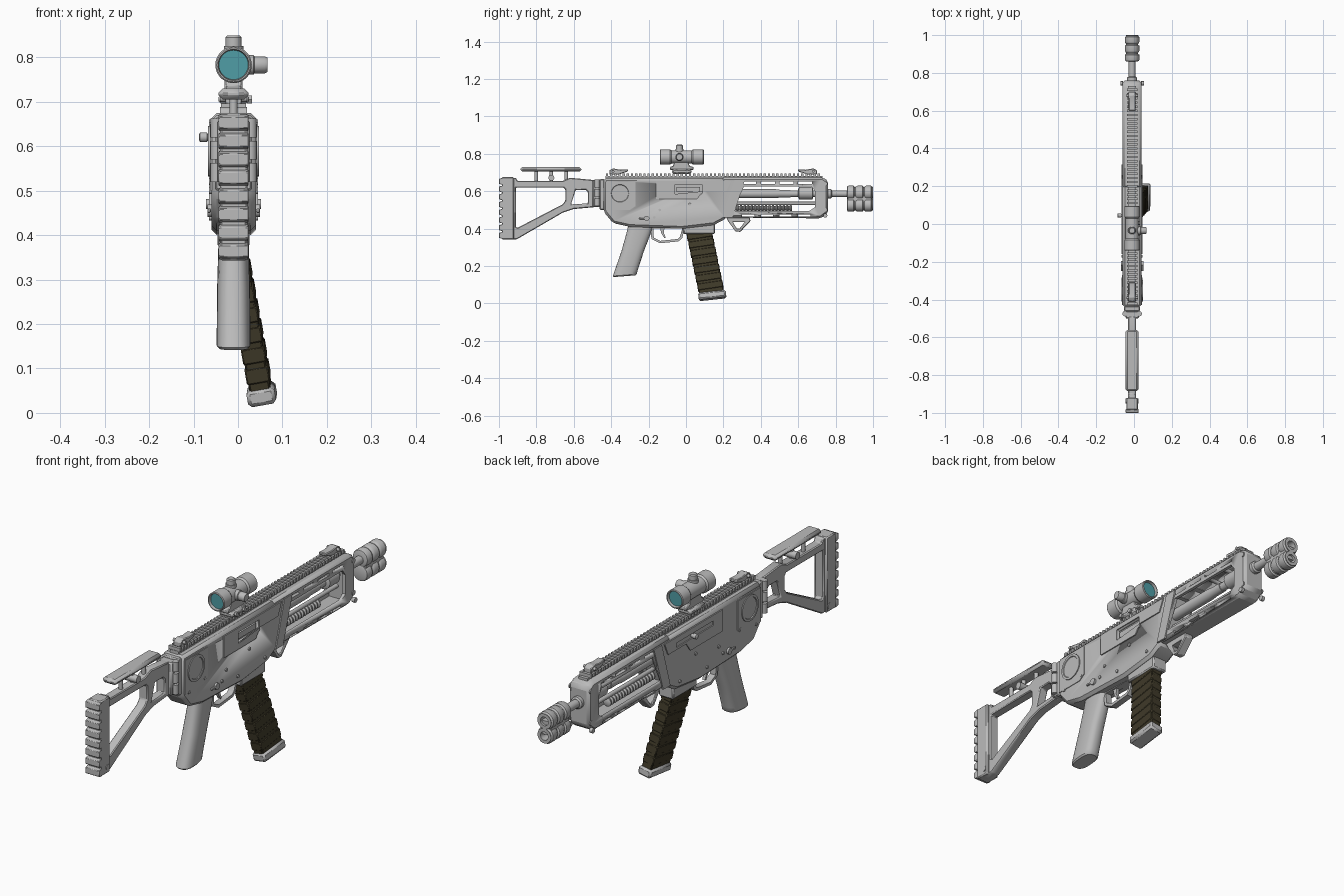
import bpy, bmesh, math
from mathutils import Vector, Matrix

cube = bpy.data.objects.get("Cube")
if cube:
    bpy.data.objects.remove(cube, do_unlink=True)

CX = -0.01  # centre plane of the body


def material(name, color):
    m = bpy.data.materials.new(name)
    m.use_nodes = True
    m.diffuse_color = (*color, 1)
    m.node_tree.nodes["Principled BSDF"].inputs["Base Color"].default_value = (*color, 1)
    return m


GREY = material("grey metal", (0.5, 0.5, 0.5))
OLIVE = material("dark olive", (0.05, 0.042, 0.022))
TEAL = material("teal glass", (0.08, 0.34, 0.38))


def finish(name, bm, mats=(GREY,), bevel=0, segments=1):
    bmesh.ops.recalc_face_normals(bm, faces=bm.faces)
    mesh = bpy.data.meshes.new(name)
    bm.to_mesh(mesh)
    bm.free()
    ob = bpy.data.objects.new(name, mesh)
    bpy.context.collection.objects.link(ob)
    for m in mats:
        mesh.materials.append(m)
    bpy.ops.object.select_all(action='DESELECT')
    ob.select_set(True)
    bpy.context.view_layer.objects.active = ob
    bpy.ops.object.shade_smooth_by_angle(angle=math.radians(35))
    if bevel:
        b = ob.modifiers.new("Bevel", 'BEVEL')
        b.width, b.segments, b.limit_method = bevel, segments, 'ANGLE'
    return ob


def prism(name, outline, half, x=0, holes=(), bevel=0, mats=(GREY,)):
    """Side profile (y, z) with optional holes, extruded across x."""
    bm = bmesh.new()
    for loop in (outline, *holes):
        vs = [bm.verts.new((CX + x - half, y, z)) for y, z in loop]
        for a, b in zip(vs, vs[1:] + vs[:1]):
            bm.edges.new((a, b))
    bmesh.ops.triangle_fill(bm, edges=bm.edges[:], use_beauty=True)
    bmesh.ops.dissolve_limit(bm, angle_limit=0.01, verts=[], edges=bm.edges[:])
    new = bmesh.ops.extrude_face_region(bm, geom=bm.faces[:])["geom"]
    bmesh.ops.translate(bm, vec=(2 * half, 0, 0),
                        verts=[g for g in new if isinstance(g, bmesh.types.BMVert)])
    return finish(name, bm, mats, bevel)


def rect(y0, y1, z0, z1):
    return [(y0, z0), (y1, z0), (y1, z1), (y0, z1)]


def box(name, ys, zs, half, x=0, bevel=0):
    return prism(name, rect(*ys, *zs), half, x, bevel=bevel)


def loft(name, rings, mats=(GREY,), cap=0):
    bm = bmesh.new()
    rows = [[bm.verts.new(p) for p in ring] for ring in rings]
    for r, s in zip(rows, rows[1:]):
        for i in range(len(r)):
            bm.faces.new((r[i - 1], r[i], s[i], s[i - 1]))
    for r in (rows[0], rows[-1]):
        bm.faces.new(r).material_index = cap
    return finish(name, bm, mats)


def lathe(name, axis, centre, profile, n=24, mats=(GREY,), cap=0):
    """Round part: (distance, radius) pairs along an axis."""
    c, rings = Vector(centre) + Vector((CX, 0, 0)), []
    for t, r in profile:
        ring = []
        for k in range(n):
            a, b = r * math.cos(math.tau * k / n), r * math.sin(math.tau * k / n)
            ring.append(c + Vector({'X': (t, a, b), 'Y': (a, t, b), 'Z': (a, b, t)}[axis]))
        rings.append(ring)
    return loft(name, rings, mats, cap)


def rod(name, axis, centre, r, a, b, n=20):
    return lathe(name, axis, centre, [(a, r), (b, r)], n)


def cut(ob, cutters):
    bpy.context.view_layer.objects.active = ob
    for c in cutters:
        m = ob.modifiers.new("Cut", 'BOOLEAN')
        m.operation, m.solver, m.object = 'DIFFERENCE', 'EXACT', c
    for m in list(ob.modifiers):
        bpy.ops.object.modifier_apply(modifier=m.name)
    for c in cutters:
        bpy.data.objects.remove(c, do_unlink=True)


# Receiver with ejection port
receiver = prism("receiver", [(-.44, .67), (-.44, .49), (-.39, .43), (-.3, .41), (-.02, .4),
                              (.15, .42), (.215, .455), (.29, .67)], .05, bevel=.012)
cut(receiver, [box("port_cutter", (-.06, .085), (.585, .635), .02, .055)])
box("bolt_carrier", (-.05, .075), (.597, .622), .045)
prism("port_panel", [(-.16, .655), (-.16, .56), (.06, .56), (.09, .6), (.215, .6), (.24, .655)],
      .003, .052, [rect(-.06, .085, .585, .635)])
prism("left_panel", [(-.16, .655), (-.16, .56), (.06, .56), (.09, .6), (.215, .6), (.24, .655)],
      .003, -.052, [rect(-.1, .16, .61, .63)])
for s in (-1, 1):
    prism("front_brace", [(.26, .66), (.315, .66), (.25, .46), (.2, .46)], .004, s * .051)
    prism("rear_plate", [(-.43, .65), (-.27, .65), (-.27, .52), (-.3, .5), (-.43, .5)], .002, s * .051)
    lathe("round_cover", 'X', (s * .05, -.353, .589),
          [(0, .057), (s * .007, .057), (s * .007, .047), (s * .004, .045)], 32)
    lathe("selector_pivot", 'X', (s * .05, -.21, .455), [(0, .014), (s * .009, .014)])
    box("selector_lever", (-.25, -.2), (.45, .46), .004, s * .055, .002)
    for y, z in ((-.4, .5), (-.29, .52), (-.14, .5), (-.06, .44), (.02, .53), (.13, .45),
                 (-.17, .46), (.24, .52), (.27, .63)):
        rod("pin", 'X', (s * .048, y, z), .007, 0, s * .007, 12)

# Charging handle
rod("charging_stem", 'X', (0, .045, .62), .008, -.06, -.04)
lathe("charging_knob", 'X', (0, .045, .62), [(-.078, .006), (-.075, .011), (-.06, .011), (-.057, .006)])

# Hollow fore-end with side windows and vent slots
fore = prism("fore_end", [(.19, .46), (.19, .675), (.73, .675), (.76, .655), (.76, .485), (.72, .455)],
             .05, bevel=.012)
cutters = [box("inner_cutter", (.18, .7), (.48, .65), .036),
           prism("window_cutter", [(.25, .495), (.66, .495), (.69, .515), (.69, .6), (.67, .625), (.31, .625)], .2)]
for k in range(4):
    y = .3 + .1 * k
    cutters.append(box("vent_cutter", (y, y + .065), (.466, .477), .2))
    cutters.append(box("vent_cutter", (y, y + .075), (.64, .652), .2))
cut(fore, cutters)
for s in (-1, 1):
    for z in (.47, .5, .64):
        rod("front_bolt", 'X', (s * .048, .745, z), .011, 0, s * .014 if z < .49 else s * .005, 14)

# Barrel, gas system and recoil rack inside the fore-end
rod("barrel", 'Y', (0, 0, .587), .018, .2, .88)
lathe("barrel_sleeve", 'Y', (0, 0, .587), [(.2, .024), (.48, .024), (.5, .021), (.56, .021)])
lathe("gas_block", 'Y', (0, 0, .59), [(.6, .022), (.605, .034), (.675, .034), (.68, .022)])
lathe("barrel_collar", 'Y', (0, 0, .587), [(.755, .026), (.775, .026), (.78, .019)])
rod("guide_rod", 'Y', (0, 0, .535), .009, .2, .7)
spring = []
for k in range(17):
    y = .25 + .019 * k
    spring += [(y, .012), (y + .004, .019), (y + .009, .019), (y + .013, .012)]
lathe("recoil_spring", 'Y', (0, 0, .51), spring, 16)

# Twin-bore muzzle brake
for z, r in ((.592, .038), (.528, .037)):
    profile = [(.86, r * .7)]
    for y in (.863, .911, .957):
        profile += [(y, r * .93), (y + .006, r), (y + .033, r), (y + .038, r * .82), (y + .043, r * .82)]
    profile[-1] = (1, r * .88)
    lathe("muzzle_brake", 'Y', (0, 0, z), profile + [(1, r * .5), (.95, r * .5)], 28)
box("brake_bridge", (.866, .99), (.53, .59), .026)

# Top rail
box("rail_base", (-.43, .73), (.665, .682), .021)
for k in range(52):
    y = -.428 + .0222 * k
    box("rail_tooth", (y, y + .012), (.68, .696), .028)

# Folded sights
for y, d in ((-.41, 1), (.7, -1)):
    prism("folded_sight", [(y, .69), (y, .712), (y + d * .02, .722), (y + d * .06, .715), (y + d * .1, .718),
                           (y + d * .1, .706), (y + d * .05, .69)], .018, bevel=.003)
    rod("sight_screw", 'X', (0, y + d * .02, .707), .007, -.03, .03)

# Optic
SCOPE = (0, 0, .783)
lathe("optic_tube", 'Y', SCOPE, [(-.128, .033), (-.14, .035), (-.14, .038), (-.137, .041), (-.085, .041), (-.077, .035),
                                 (.03, .035), (.038, .041), (.092, .041), (.095, .038), (.095, .035), (.083, .033)],
      36, (GREY, TEAL), 1)
lathe("top_turret", 'Z', (0, -.035, 0), [(.8, .022), (.825, .022), (.825, .018), (.845, .018), (.849, .014)])
lathe("side_turret", 'X', (0, -.035, .783), [(.02, .022), (.045, .022), (.047, .019), (.07, .019), (.076, .016)])
prism("optic_mount", [(-.085, .715), (.04, .715), (.04, .73), (.02, .735), (.01, .76), (-.06, .76),
                      (-.07, .735), (-.085, .73)], .02, bevel=.003)
box("mount_clamp", (-.075, .03), (.693, .718), .034, bevel=.008)
for y in (-.05, .005):
    rod("clamp_nut", 'X', (0, y, .705), .01, .03, .042, 6)

# Folding stock
prism("stock_frame", [(-.985, .672), (-.91, .672), (-.9, .655), (-.66, .655), (-.62, .672), (-.49, .66),
                      (-.49, .515), (-.6, .505), (-.66, .485), (-.905, .343), (-.985, .343)], .021, 0,
      [[(-.91, .62), (-.655, .62), (-.645, .61), (-.645, .55), (-.66, .53), (-.9, .405), (-.91, .41)],
       [(-.59, .607), (-.535, .607), (-.525, .597), (-.525, .535), (-.615, .53)]], .004)
box("butt_plate", (-.985, -.92), (.343, .675), .031, bevel=.005)
for k in range(8):
    z = .345 + .0413 * k
    prism("butt_rib", [(-.98, z), (-1, z + .006), (-1, z + .032), (-.98, z + .038)], .034, bevel=.002)
rod("sling_socket", 'X', (0, -.937, .37), .012, -.034, .034)
box("cheek_rest", (-.885, -.56), (.705, .73), .034, bevel=.01)
for y in (-.8, -.72, -.64):
    rod("cheek_post", 'Z', (0, y, 0), .009, .65, .71, 14)
rod("cheek_knob", 'X', (0, -.72, .672), .016, -.03, .03)
box("stock_hinge", (-.5, -.46), (.515, .66), .036, bevel=.006)
for s in (-1, 1):
    for z in (.52, .57, .62):
        rod("hinge_barrel", 'Z', (s * .038, -.475, z), .014, 0, .042, 16)
box("hinge_plate", (-.462, -.435), (.5, .665), .042, bevel=.005)

# Pistol grip, trigger and guard
def oval(y, z, rx, ry, slope, n=24):
    out = []
    for k in range(n):
        a = math.tau * k / n
        c, s = math.cos(a), math.sin(a)
        dy = ry * math.copysign(abs(s) ** .75, s)
        out.append(Vector((CX + rx * math.copysign(abs(c) ** .75, c), y + dy, z + slope * dy)))
    return out


loft("pistol_grip", [oval(-.24, .42, .034, .068, 0), oval(-.25, .385, .034, .066, 0), oval(-.285, .28, .037, .06, 0),
                     oval(-.322, .17, .038, .063, .08), oval(-.327, .152, .038, .064, .08),
                     oval(-.327, .146, .033, .058, .08)])
prism("trigger_guard", [(-.19, .41), (-.185, .345), (-.14, .322), (-.04, .332), (-.02, .35), (-.005, .41)], .014, 0,
      [[(-.175, .4), (-.172, .352), (-.138, .335), (-.045, .345), (-.033, .355), (-.02, .4)]])
prism("trigger", [(-.14, .41), (-.115, .41), (-.118, .375), (-.108, .352), (-.116, .35), (-.132, .375)], .007)

# Magazine well and canted magazine
box("magazine_well", (-.015, .155), (.372, .43), .036, bevel=.006)
TOP, END = Vector((-.01, .068, .39)), Vector((.053, .14, .045))
axis = (TOP - END).normalized()
side = Vector((1, 0, 0)) - axis * axis.x
side.normalize()
fwd = axis.cross(side)


def slab(name, t0, t1, rx, ry, mat, bevel=.004, tilt=0):
    bm = bmesh.new()
    bmesh.ops.create_cube(bm, size=1)
    frame = Matrix((side, fwd, axis)).transposed().to_4x4()
    frame.translation = TOP.lerp(END, (t0 + t1) / 2)
    length = (TOP - END).length * (t1 - t0)
    bm.transform(frame @ Matrix.Rotation(tilt, 4, 'X') @ Matrix.Diagonal((2 * rx, 2 * ry, length, 1)))
    return finish(name, bm, (mat,), bevel)


slab("magazine", 0, 1, .024, .066, OLIVE)
for k in range(7):
    slab("magazine_band", .13 * k + .03, .13 * k + .13, .0265, .0685, OLIVE, .003, -.06)
slab("magazine_base", .955, 1.06, .032, .074, GREY, .008, -.1)

# Hand stop under the fore-end
prism("hand_stop", [(.215, .46), (.225, .44), (.265, .385), (.29, .383), (.345, .44), (.34, .46)], .02, 0,
      [[(.25, .437), (.272, .4), (.286, .4), (.315, .437)]], .003)
